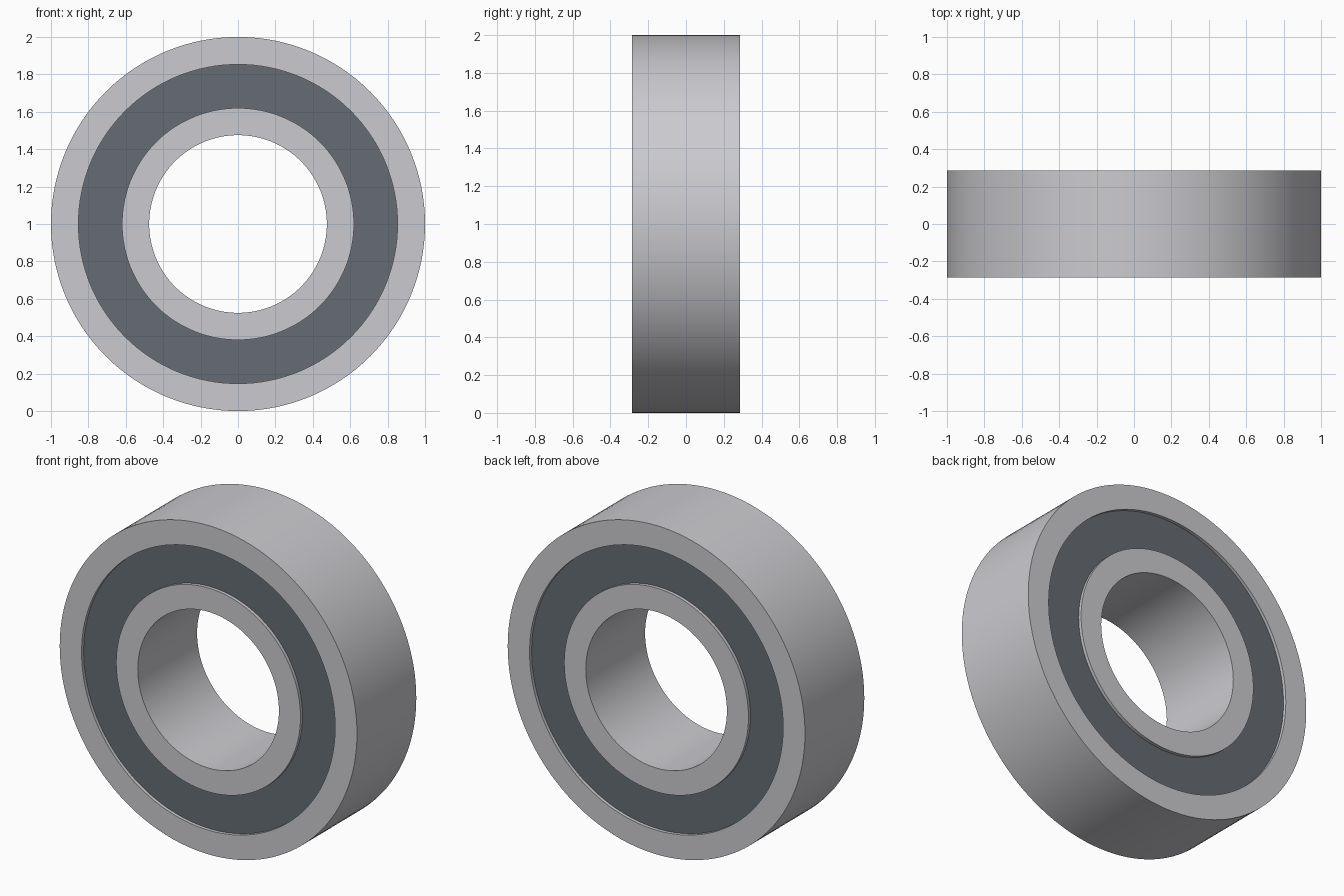
import bpy
import bmesh
import math
from mathutils import Matrix, Vector

cube = bpy.data.objects.get("Cube")
if cube:
    bpy.data.objects.remove(cube, do_unlink=True)

SEGMENTS = 128
HALF_WIDTH = 0.285
RECESS = 0.02        # depth of the seals below the ring faces
SEAL_THICKNESS = 0.04


def make_material(name, rgb):
    mat = bpy.data.materials.new(name)
    mat.use_nodes = True
    colour = (*rgb, 1)
    mat.diffuse_color = colour
    mat.node_tree.nodes["Principled BSDF"].inputs["Base Color"].default_value = colour
    return mat


def make_ring(name, inner, outer, y_front, y_back, mat):
    """Turn a rectangular section about the horizontal y axis."""
    bm = bmesh.new()
    section = [(inner, y_front), (outer, y_front), (outer, y_back), (inner, y_back)]
    verts = [bm.verts.new((r, y, 0)) for r, y in section]
    edges = [bm.edges.new((verts[i], verts[(i + 1) % 4])) for i in range(4)]
    bmesh.ops.spin(bm, geom=verts + edges, cent=(0, 0, 0), axis=(0, 1, 0),
                   angle=math.tau, steps=SEGMENTS, use_merge=True)
    bmesh.ops.remove_doubles(bm, verts=bm.verts, dist=0.0001)
    bmesh.ops.recalc_face_normals(bm, faces=bm.faces)
    bmesh.ops.transform(bm, matrix=Matrix.Translation(Vector((0, 0, 1))), verts=bm.verts)
    mesh = bpy.data.meshes.new(name)
    bm.to_mesh(mesh)
    bm.free()
    mesh.materials.append(mat)
    obj = bpy.data.objects.new(name, mesh)
    bpy.context.collection.objects.link(obj)
    bpy.ops.object.select_all(action='DESELECT')
    obj.select_set(True)
    bpy.context.view_layer.objects.active = obj
    bpy.ops.object.shade_smooth_by_angle(angle=math.radians(30))
    return obj


steel = make_material("brushed steel", (0.60, 0.60, 0.63))
rubber = make_material("dark slate rubber", (0.13, 0.15, 0.17))

# Steel races
make_ring("outer_race", 0.853, 1.0, -HALF_WIDTH, HALF_WIDTH, steel)
make_ring("inner_race", 0.475, 0.62, -HALF_WIDTH, HALF_WIDTH, steel)

# Recessed seals, edges tucked into the races
for name, side in (("front_seal", -1), ("back_seal", 1)):
    face = HALF_WIDTH - RECESS
    make_ring(name, 0.61, 0.863, side * face, side * (face - SEAL_THICKNESS), rubber)
